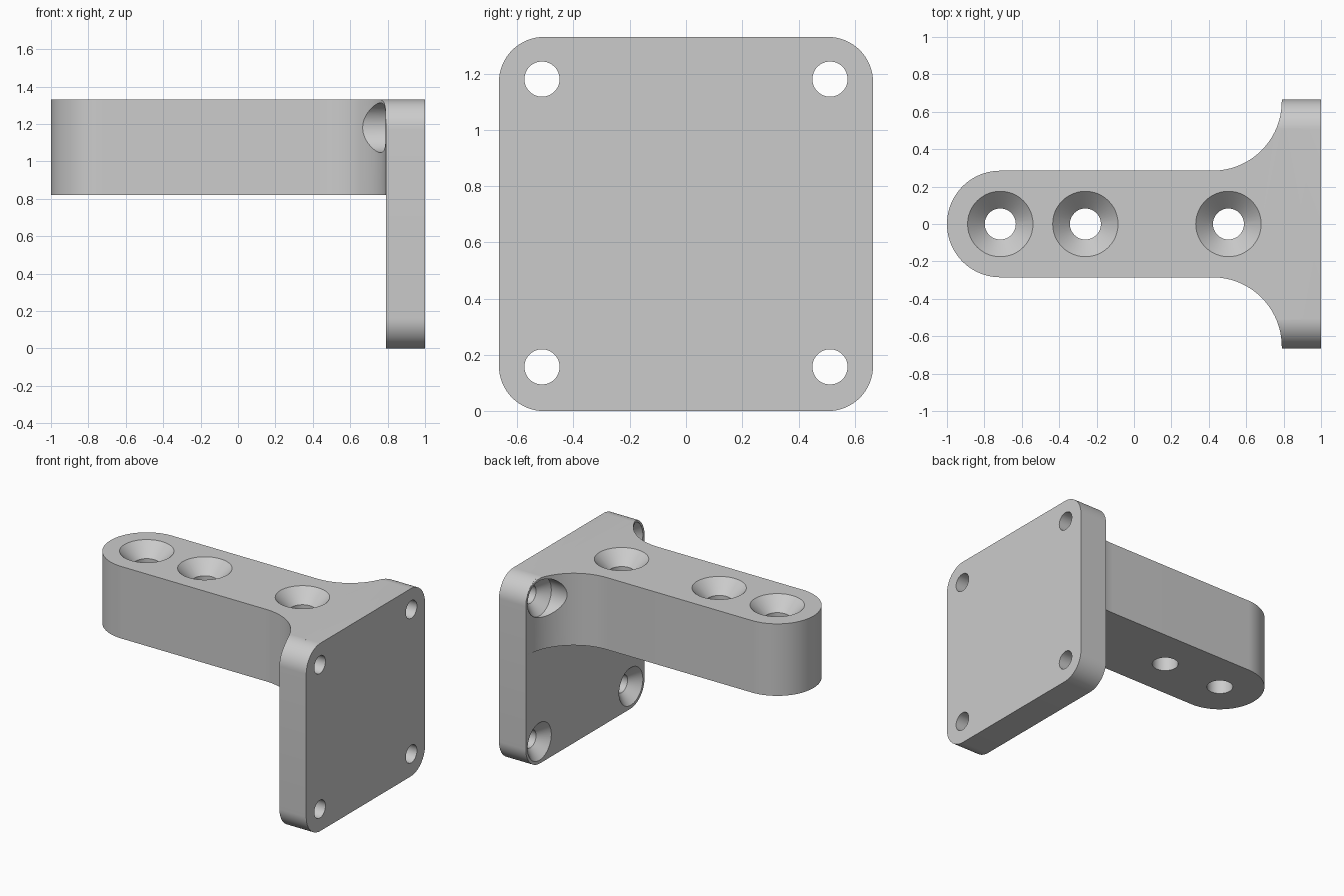
import bpy, bmesh
from math import sin, cos, pi, radians
from mathutils import Vector

cube = bpy.data.objects.get("Cube")
if cube:
    bpy.data.objects.remove(cube, do_unlink=True)

grey = bpy.data.materials.new("light_grey")
grey.use_nodes = True
colour = (0.6, 0.6, 0.6, 1)
grey.diffuse_color = colour
grey.node_tree.nodes["Principled BSDF"].inputs["Base Color"].default_value = colour

TOP, ARM_BOTTOM, PLATE_BACK = 1.33, 0.82, 0.79
HALF, CHAMFER = 0.665, 0.008


def arc(cx, cy, r, start, end, steps):
    angles = [radians(start + (end - start) * i / steps) for i in range(steps + 1)]
    return [(cx + r * cos(a), cy + r * sin(a)) for a in angles]


def place(a, b, h, axis):
    """Profile point (a, b) at height h along the given axis."""
    return (a, b, h) if axis == "z" else (h, a, b)


def loft(name, rings, chamfer=0):
    """Skin a stack of matching rings and close both ends."""
    bm = bmesh.new()
    loops = [[bm.verts.new(p) for p in ring] for ring in rings]
    n = len(loops[0])
    for low, high in zip(loops, loops[1:]):
        for i in range(n):
            j = (i + 1) % n
            bm.faces.new((low[i], low[j], high[j], high[i]))
    caps = [bm.faces.new(loops[0][::-1]), bm.faces.new(loops[-1])]
    if chamfer:
        rim = list({e for f in caps for e in f.edges})
        bmesh.ops.bevel(bm, geom=rim, offset=chamfer, segments=1,
                        affect="EDGES", profile=0.5)
    bmesh.ops.recalc_face_normals(bm, faces=bm.faces[:])
    mesh = bpy.data.meshes.new(name)
    bm.to_mesh(mesh)
    bm.free()
    mesh.materials.append(grey)
    obj = bpy.data.objects.new(name, mesh)
    bpy.context.collection.objects.link(obj)
    return obj


def prism(name, outline, low, high, axis, chamfer=0):
    rings = [[place(a, b, h, axis) for a, b in outline] for h in (low, high)]
    return loft(name, rings, chamfer)


def drill(name, a, b, axis, profile):
    """Turned cutter made from (radius, height) steps."""
    rings = [[place(x, y, h, axis) for x, y in arc(a, b, r, 0, 352.5, 47)]
             for r, h in profile]
    return loft(name, rings)


def combine(target, tool, operation):
    mod = target.modifiers.new("combine", "BOOLEAN")
    mod.operation, mod.object, mod.solver = operation, tool, "EXACT"
    bpy.context.view_layer.objects.active = target
    bpy.ops.object.modifier_apply(modifier=mod.name)
    bpy.data.objects.remove(tool, do_unlink=True)


def rounded_square(half, top, r):
    outline = []
    for k, (sy, sz) in enumerate(((1, 1), (-1, 1), (-1, -1), (1, -1))):
        cz = top - r if sz > 0 else r
        outline += arc(sy * (half - r), cz, r, 90 * k, 90 * k + 90, 16)
    return outline


# Mounting plate
bracket = prism("bracket", rounded_square(HALF, TOP, 0.16), PLATE_BACK, 1.0,
                "x", CHAMFER)

# Arm with a round end, flaring into the plate
flare = arc(0.42, 0.655, 0.37, 0, -90, 24)
nose = arc(-0.715, 0, 0.285, 90, 270, 40)
mirrored = [(x, -y) for x, y in reversed(flare)]
outline = [(0.9, -0.6), (0.9, 0.6)] + flare + nose + mirrored
arm = prism("arm", outline, ARM_BOTTOM, TOP, "z", CHAMFER)

# Trim the flare to the plate's rounded corners, then join
trim = prism("corner_trim", rounded_square(HALF + 0.0005, TOP + 0.0005, 0.165),
             -1.2, 1.2, "x")
combine(arm, trim, "INTERSECT")
combine(bracket, arm, "UNION")

# Countersunk holes down through the arm
R, r = 0.175, 0.083
for x in (-0.715, -0.26, 0.505):
    steps = [(r, 0.6), (r, TOP - (R - r)), (R, TOP), (R, 1.5)]
    combine(bracket, drill("arm_hole", x, 0, "z", steps), "DIFFERENCE")

# Countersunk holes through the plate corners, clearing the flare
R, r = 0.133, 0.0625
for y in (-0.512, 0.512):
    for z in (0.157, 1.18):
        steps = [(R, 0.3), (R, PLATE_BACK), (r, PLATE_BACK + R - r), (r, 1.1)]
        combine(bracket, drill("plate_hole", y, z, "x", steps), "DIFFERENCE")

# Smooth curves, crisp edges
bpy.ops.object.select_all(action="DESELECT")
bracket.select_set(True)
bpy.context.view_layer.objects.active = bracket
bpy.ops.object.shade_smooth_by_angle(angle=radians(30))
